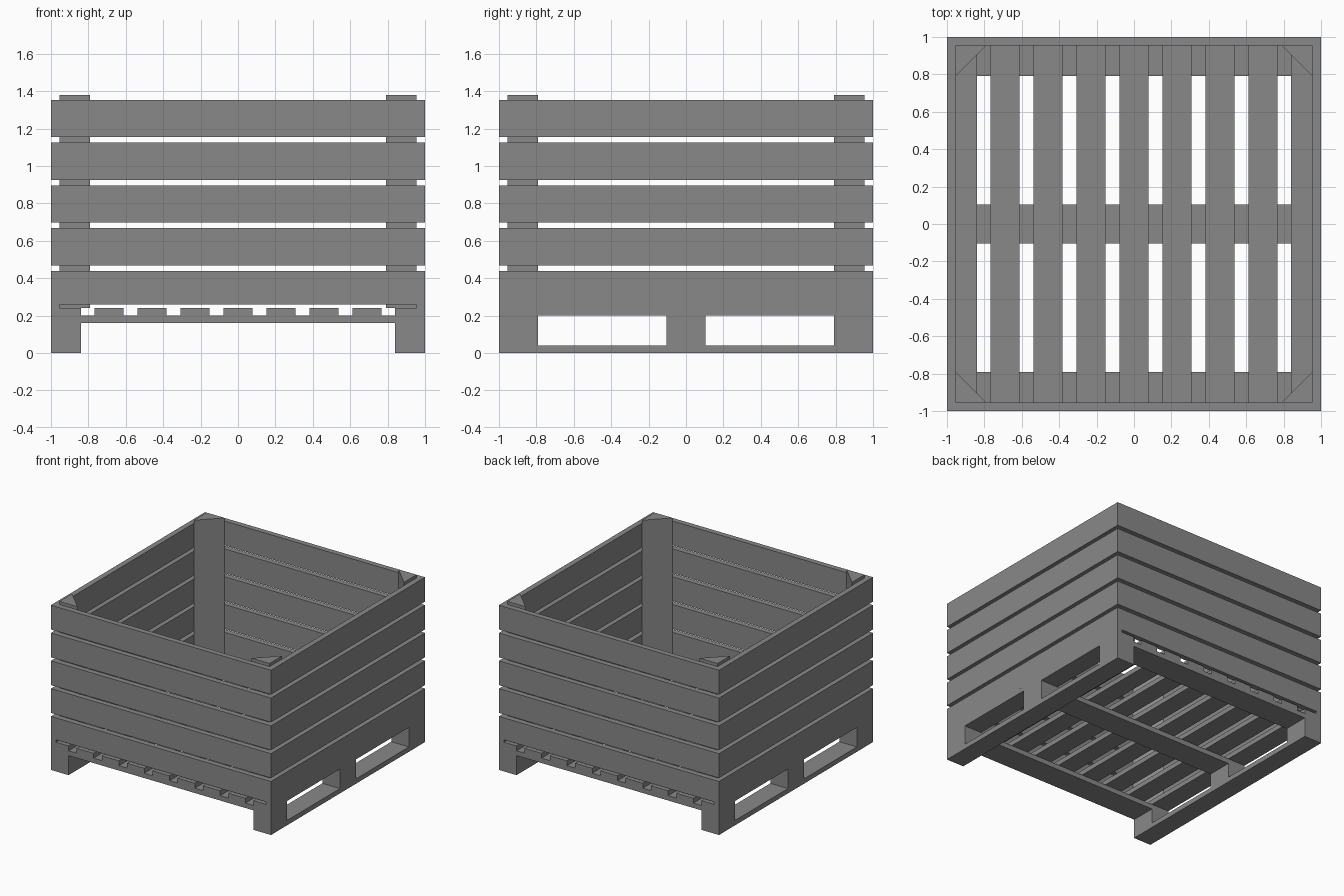
import bpy
import bmesh

cube = bpy.data.objects.get("Cube")
if cube:
    bpy.data.objects.remove(cube, do_unlink=True)

COLOUR = (0.25, 0.25, 0.25, 1.0)
grey = bpy.data.materials.new("plain_grey")
grey.use_nodes = True
grey.diffuse_color = COLOUR
bsdf = next(n for n in grey.node_tree.nodes if n.type == "BSDF_PRINCIPLED")
bsdf.inputs["Base Color"].default_value = COLOUR


def prism(name, outline, z0, z1):
    """Extrude a flat outline from z0 up to z1."""
    bm = bmesh.new()
    base = bm.faces.new([bm.verts.new((x, y, z0)) for x, y in outline])
    top = bmesh.ops.extrude_face_region(bm, geom=[base])["geom"]
    verts = [v for v in top if isinstance(v, bmesh.types.BMVert)]
    bmesh.ops.translate(bm, vec=(0, 0, z1 - z0), verts=verts)
    bmesh.ops.recalc_face_normals(bm, faces=bm.faces[:])
    mesh = bpy.data.meshes.new(name)
    bm.to_mesh(mesh)
    bm.free()
    mesh.materials.append(grey)
    obj = bpy.data.objects.new(name, mesh)
    bpy.context.collection.objects.link(obj)
    return obj


def board(name, x0, x1, y0, y1, z0, z1):
    return prism(name, [(x0, y0), (x1, y0), (x1, y1), (x0, y1)], z0, z1)


RUNNER = 0.84      # inner edge of the runners
INNER = 0.955      # inside face of the walls
POST = 0.165       # leg length of the corner posts
SKID, CROSS, DECK, FLOOR = 0.04, 0.16, 0.20, 0.24
ROWS = [(-1, -0.79), (-0.105, 0.105), (0.79, 1)]
SIDES = [("left", 1), ("right", -1)]

# Pallet runners: skid, three blocks and the outer deck board on each side
for side, s in SIDES:
    x0, x1 = sorted((s * RUNNER, s))
    board(f"{side}_skid", x0, x1, -1, 1, 0, SKID)
    for (y0, y1), place in zip(ROWS, ("front", "middle", "back")):
        board(f"{side}_{place}_block", x0, x1, y0, y1, SKID, DECK)
    board(f"{side}_outer_deck_board", x0, x1, -1, 1, DECK, FLOOR)

# Cross boards joining the runners
for (y0, y1), place in zip(ROWS, ("front", "middle", "back")):
    board(f"{place}_cross_board", -RUNNER, RUNNER, y0, y1, CROSS, DECK)

# Inner deck slats
for i in range(7):
    x = (i - 3) * 0.23
    board(f"deck_slat_{i + 1}", x - 0.078, x + 0.078, -1, 1, DECK, FLOOR)

# Wall planks; the lowest front and back planks leave a slit over the deck
for i in range(5):
    top = 0.44 + i * 0.2285
    bottom = top - 0.2
    low = 0.26 if i == 0 else bottom
    for side, s in SIDES:
        x0, x1 = sorted((s * INNER, s))
        board(f"{side}_wall_plank_{i + 1}", x0, x1, -1, 1, bottom, top)
    for place, s in (("front", -1), ("back", 1)):
        y0, y1 = sorted((s * INNER, s))
        board(f"{place}_wall_plank_{i + 1}", -INNER, INNER, y0, y1, low, top)

# Triangular corner posts
for side, sx in SIDES:
    for place, sy in (("front", -1), ("back", 1)):
        outline = [(sx * INNER, sy * INNER),
                   (sx * (INNER - POST), sy * INNER),
                   (sx * INNER, sy * (INNER - POST))]
        prism(f"{place}_{side}_post", outline, FLOOR, 1.38)
